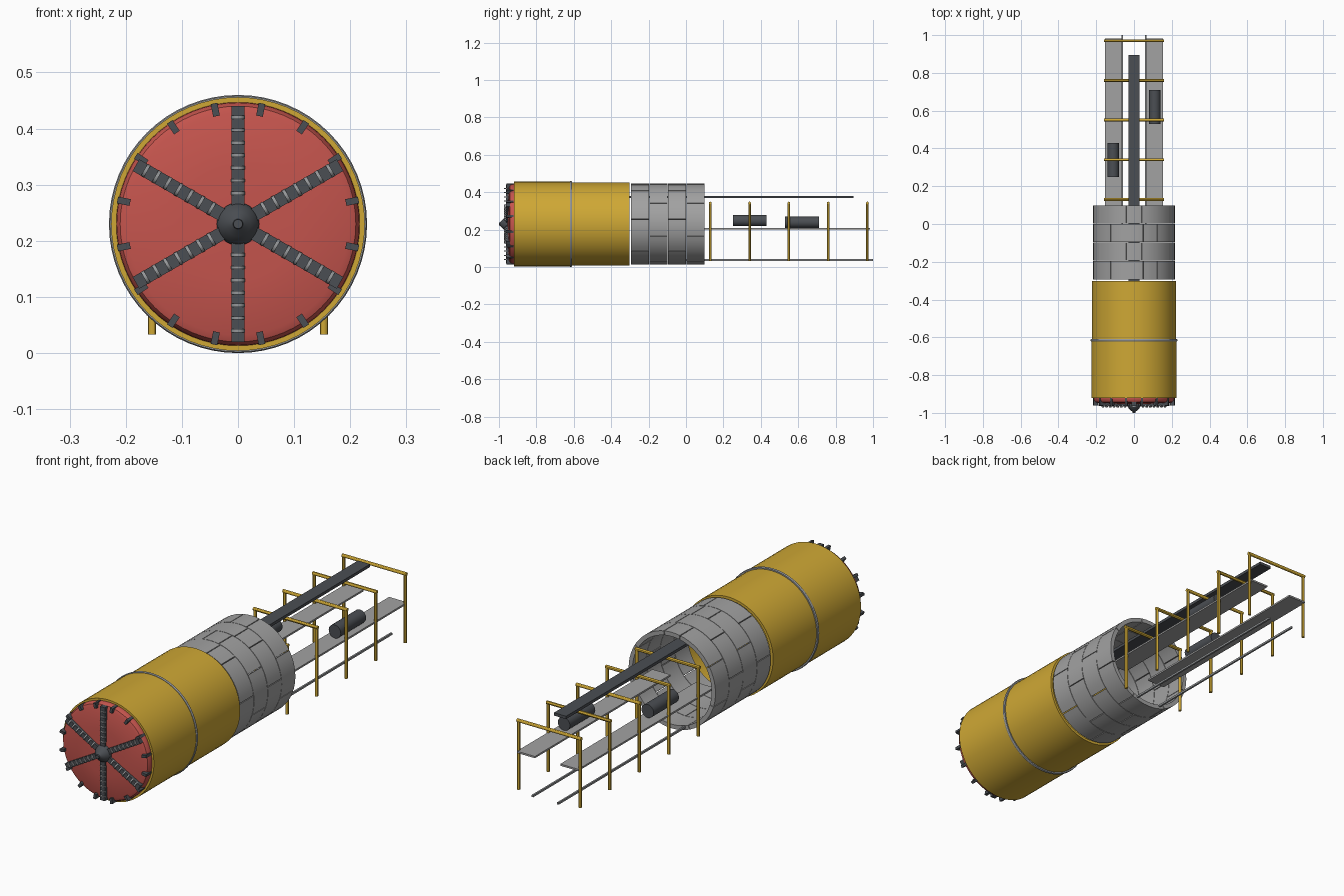
import bpy, bmesh, math
from mathutils import Matrix, Vector

if "Cube" in bpy.data.objects:
    bpy.data.objects.remove(bpy.data.objects["Cube"])

ZC = 0.23  # height of the machine axis


def mat(name, col):
    m = bpy.data.materials.new(name)
    m.diffuse_color = (*col, 1)
    m.use_nodes = True
    m.node_tree.nodes["Principled BSDF"].inputs["Base Color"].default_value = m.diffuse_color
    return m


YELLOW = mat("yellow paint", (0.62, 0.39, 0.035))
RED = mat("red paint", (0.56, 0.09, 0.075))
CONCRETE = mat("concrete grey", (0.36, 0.36, 0.36))
DARK = mat("dark steel", (0.07, 0.077, 0.087))
STEEL = mat("light steel", (0.30, 0.31, 0.32))


def finish(bm, name, material, smooth=True):
    bmesh.ops.recalc_face_normals(bm, faces=bm.faces)
    me = bpy.data.meshes.new(name)
    bm.to_mesh(me)
    bm.free()
    ob = bpy.data.objects.new(name, me)
    bpy.context.collection.objects.link(ob)
    me.materials.append(material)
    if smooth:
        bpy.ops.object.select_all(action='DESELECT')
        ob.select_set(True)
        bpy.context.view_layer.objects.active = ob
        bpy.ops.object.shade_smooth_by_angle(angle=math.radians(30))
    return ob


def polar(r, y, a):
    """Point at radius r and angle a (from the top) around the machine axis."""
    return Vector((r * math.sin(a), y, ZC + r * math.cos(a)))


def lathe(name, profile, material, n=64, closed=False):
    """Revolve (radius, y) points around the machine axis."""
    bm = bmesh.new()
    rings = []
    for r, y in profile:
        if r == 0:
            rings.append([bm.verts.new(polar(0, y, 0))] * n)
        else:
            rings.append([bm.verts.new(polar(r, y, 2 * math.pi * i / n)) for i in range(n)])
    pairs = list(zip(rings, rings[1:])) + ([(rings[-1], rings[0])] if closed else [])
    for a, b in pairs:
        for i in range(n):
            j = (i + 1) % n
            bm.faces.new(list(dict.fromkeys((a[i], a[j], b[j], b[i]))))
    return finish(bm, name, material)


def add_box(bm, x0, x1, y0, y1, z0, z1, m=Matrix()):
    t = Matrix.Translation(((x0 + x1) / 2, (y0 + y1) / 2, (z0 + z1) / 2))
    s = Matrix.Diagonal((x1 - x0, y1 - y0, z1 - z0, 1))
    bmesh.ops.create_cube(bm, size=1, matrix=m @ t @ s)


def add_rod(bm, p, q, r, n=12):
    p, q = Vector(p), Vector(q)
    rot = (q - p).to_track_quat('Z', 'Y').to_matrix().to_4x4()
    bmesh.ops.create_cone(bm, cap_ends=True, segments=n, radius1=r, radius2=r,
                          depth=(q - p).length,
                          matrix=Matrix.Translation((p + q) / 2) @ rot)


def add_arc(bm, r0, r1, y0, y1, a0, a1):
    """Curved block between two angles."""
    steps = max(2, round((a1 - a0) / math.radians(6)))
    rows = []
    for i in range(steps + 1):
        a = a0 + (a1 - a0) * i / steps
        rows.append([bm.verts.new(polar(r, y, a))
                     for r, y in ((r0, y0), (r1, y0), (r1, y1), (r0, y1))])
    for a, b in zip(rows, rows[1:]):
        for k in range(4):
            bm.faces.new((a[k], a[(k + 1) % 4], b[(k + 1) % 4], b[k]))
    bm.faces.new(rows[0])
    bm.faces.new(rows[-1])


def spin(a):
    """Place a part drawn pointing up at an angle around the machine axis."""
    return Matrix.Translation((0, 0, ZC)) @ Matrix.Rotation(a, 4, 'Y')


# Shield shells and the joint band between them
lathe("front_shield", [(0.226, -0.92), (0.226, -0.618), (0.212, -0.618), (0.212, -0.92)],
      YELLOW, closed=True)
lathe("rear_shield", [(0.222, -0.618), (0.222, -0.302), (0.210, -0.302), (0.210, -0.618)],
      YELLOW, closed=True)
lathe("shield_joint", [(0.218, -0.621), (0.228, -0.621), (0.230, -0.618), (0.230, -0.613),
                       (0.228, -0.610), (0.218, -0.610)], STEEL, closed=True)

# Cutter head: domed disc and central nose
lathe("cutter_head", [(0, -0.88), (0.211, -0.88), (0.217, -0.921), (0.216, -0.932),
                      (0.210, -0.942), (0.198, -0.947), (0.10, -0.952), (0, -0.954)], RED)
lathe("nose_cone", [(0, -0.94), (0.038, -0.94), (0.038, -0.957), (0.033, -0.970),
                    (0.022, -0.982), (0.009, -0.994), (0.008, -1.0), (0, -1.0)], DARK, n=32)

# Six spokes with disc cutters along them
spokes, discs = bmesh.new(), bmesh.new()
for k in range(6):
    m = spin(k * math.pi / 3)
    add_box(spokes, -0.012, 0.012, -0.963, -0.93, 0.025, 0.21, m)
    for i in range(7):
        r = 0.055 + 0.0225 * i
        add_rod(discs, m @ Vector((0, -0.960, r - 0.003)), m @ Vector((0, -0.960, r + 0.003)),
                0.0125, 16)
finish(spokes, "cutter_spokes", DARK, False)
finish(discs, "disc_cutters", STEEL)

# Sixteen blocks around the rim
blocks = bmesh.new()
for k in range(16):
    add_box(blocks, -0.006, 0.006, -0.960, -0.922, 0.196, 0.219,
            spin((k + 0.5) * math.pi / 8))
finish(blocks, "rim_cutters", DARK, False)

# Tunnel lining: four staggered rings of seven blocks and a narrow key block
lining = bmesh.new()
key, gap = math.radians(21.4), math.radians(0.45)
span = (2 * math.pi - key) / 7
for ring in range(4):
    y0 = -0.293 + 0.0985 * ring
    a = math.radians(24) * ((ring + 1) % 2) - key / 2
    for width in [key] + [span] * 7:
        add_arc(lining, 0.197, 0.216, y0, y0 + 0.0965, a + gap, a + width - gap)
        a += width
finish(lining, "lining_segments", CONCRETE)

# Conveyor running out of the tunnel
bm = bmesh.new()
add_box(bm, -0.03, 0.03, -0.40, 0.895, 0.368, 0.381)
finish(bm, "conveyor", DARK, False)

# Trailing gantry frames
bm = bmesh.new()
for k in range(5):
    y = 0.13 + 0.21 * k
    for s in (-1, 1):
        add_rod(bm, (s * 0.153, y, 0.033), (s * 0.153, y, 0.345), 0.007)
    add_rod(bm, (-0.16, y, 0.342), (0.16, y, 0.342), 0.0075)
finish(bm, "gantry_frames", YELLOW)

# Walkways and floor rails on both sides
decks, rails = bmesh.new(), bmesh.new()
for s in (-1, 1):
    add_box(decks, min(s * 0.063, s * 0.153), max(s * 0.063, s * 0.153),
            0.02, 0.983, 0.201, 0.209)
    add_box(rails, s * 0.063 - 0.004, s * 0.063 + 0.004, 0.0, 1.0, 0.033, 0.042)
finish(decks, "walkways", CONCRETE, False)
finish(rails, "floor_rails", STEEL, False)

# Equipment drums on the walkways
bm = bmesh.new()
add_rod(bm, (-0.11, 0.25, 0.248), (-0.11, 0.43, 0.248), 0.03, 24)
add_rod(bm, (0.11, 0.53, 0.239), (0.11, 0.71, 0.239), 0.03, 24)
finish(bm, "equipment_drums", DARK)
